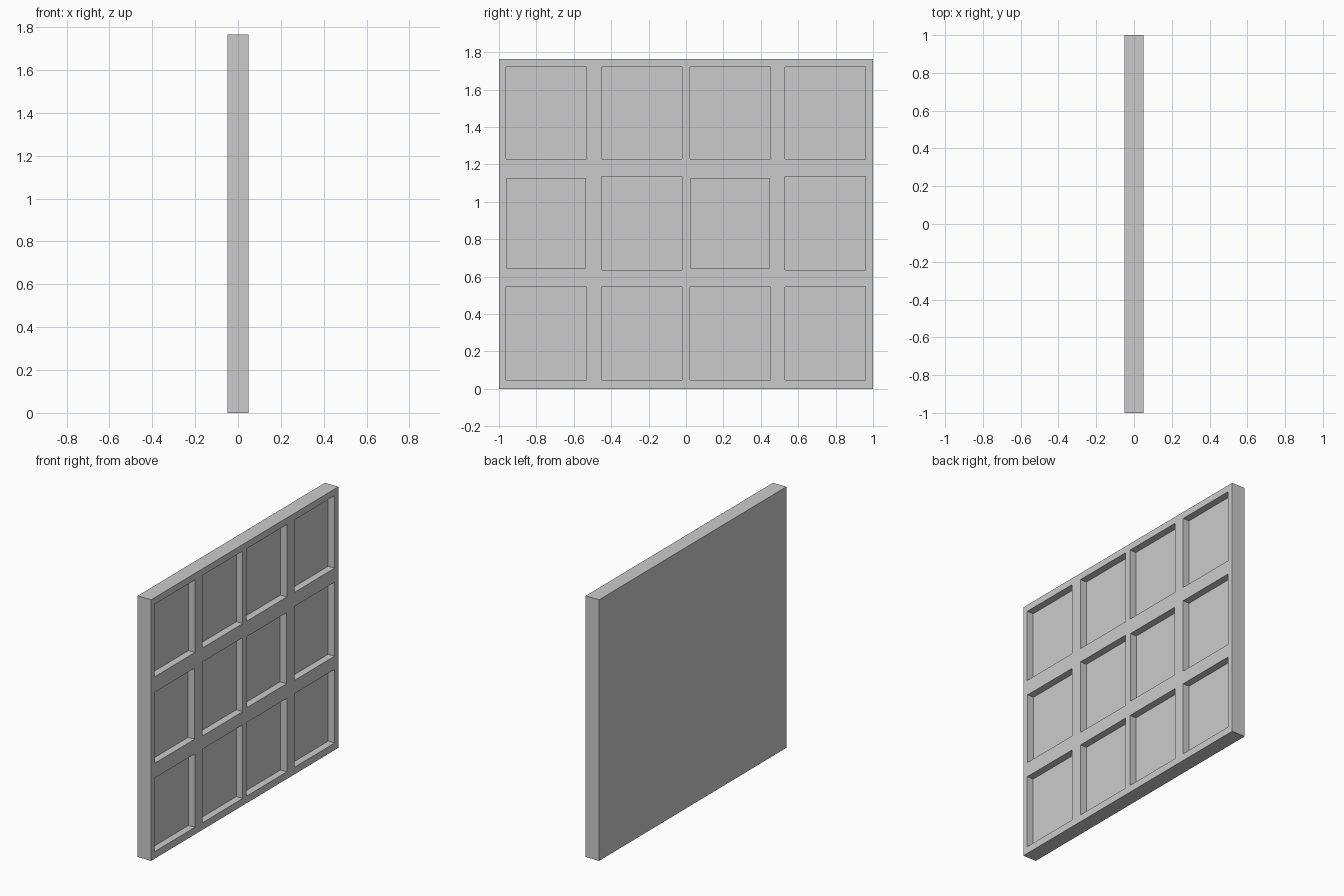
import bpy, bmesh
from mathutils import Matrix, Vector

if "Cube" in bpy.data.objects:
    bpy.data.objects.remove(bpy.data.objects["Cube"])

HEIGHT, HALF_T, DEPTH = 1.765, 0.05, 0.048


def add_box(bm, lo, hi):
    lo, hi = Vector(lo), Vector(hi)
    bmesh.ops.create_cube(bm, size=1, matrix=Matrix.Translation((lo + hi) / 2)
                          @ Matrix.Diagonal((*(hi - lo), 1)))


def make_object(name, bm):
    mesh = bpy.data.meshes.new(name)
    bm.to_mesh(mesh)
    bm.free()
    obj = bpy.data.objects.new(name, mesh)
    bpy.context.collection.objects.link(obj)
    return obj


# Solid slab
bm = bmesh.new()
add_box(bm, (-HALF_T, -1, 0), (HALF_T, 1, HEIGHT))
panel = make_object("coffered_panel", bm)

# Recesses: columns in y, rows in z; two middle ones are slightly smaller
columns = [(-0.963, -0.532), (-0.453, -0.021), (0.021, 0.451), (0.53, 0.961)]
rows = [(0.048, 0.545), (0.635, 1.135), (1.23, 1.72)]
bm = bmesh.new()
for r, (z0, z1) in enumerate(rows):
    for c, (y0, y1) in enumerate(columns):
        inset_y, inset_z = (0.004, 0.01) if r == 1 and c in (0, 2) else (0, 0)
        add_box(bm, (HALF_T - DEPTH, y0 + inset_y, z0 + inset_z),
                (HALF_T + 0.1, y1 - inset_y, z1 - inset_z))
cutter = make_object("recess_cutter", bm)
cutter.hide_render = True

# Cut the recesses into the +x face
cut = panel.modifiers.new("recesses", 'BOOLEAN')
cut.operation = 'DIFFERENCE'
cut.solver = 'EXACT'
cut.object = cutter
bpy.context.view_layer.objects.active = panel
bpy.ops.object.modifier_apply(modifier=cut.name)
bpy.data.objects.remove(cutter)
